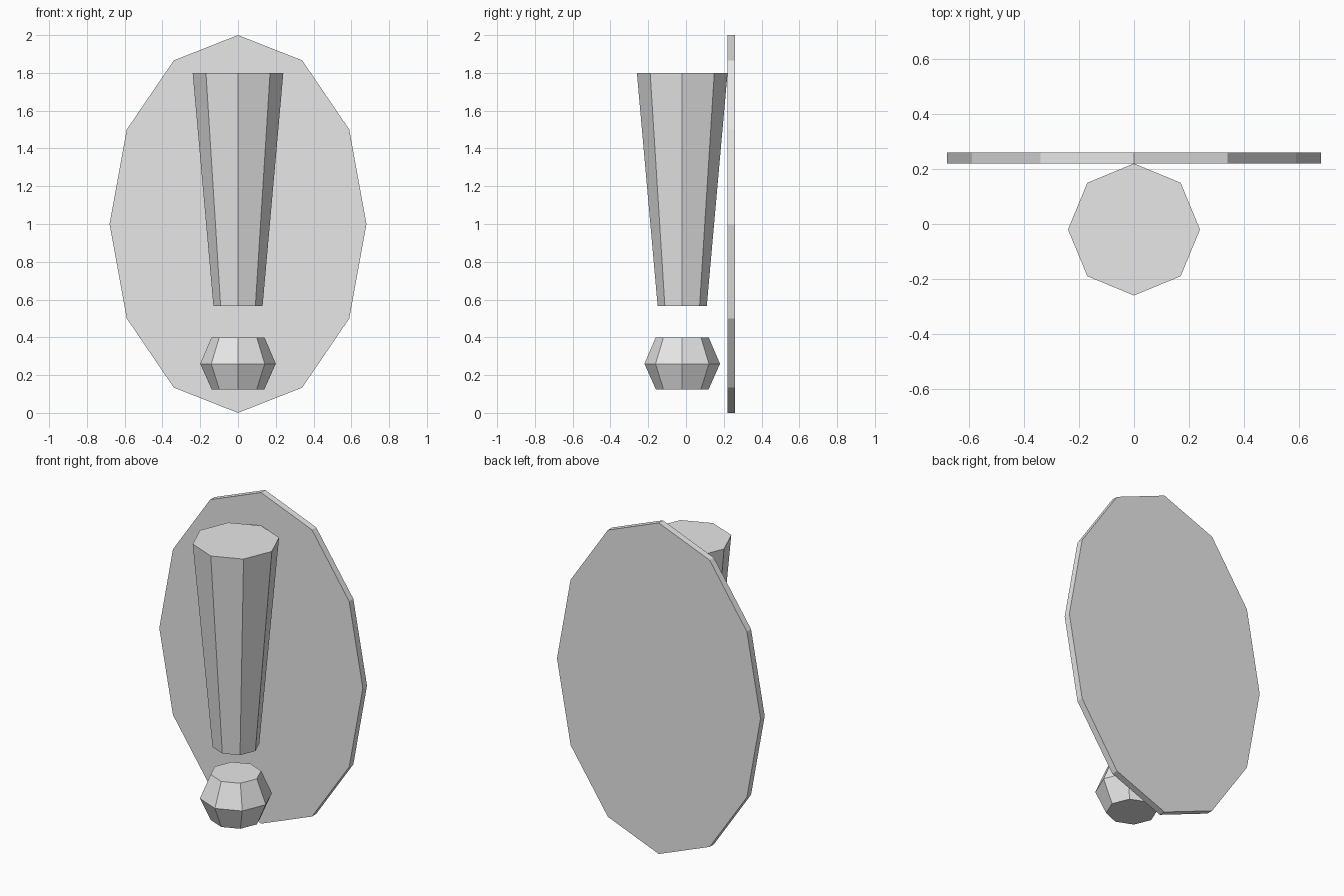
import bpy, bmesh
from math import sin, cos, tau

cube = bpy.data.objects.get("Cube")
if cube:
    bpy.data.objects.remove(cube)

grey = bpy.data.materials.new("light_grey")
grey.use_nodes = True
grey.diffuse_color = (0.8, 0.8, 0.8, 1)
grey.node_tree.nodes["Principled BSDF"].inputs["Base Color"].default_value = (0.8, 0.8, 0.8, 1)


def loft(name, rings):
    """Skin a closed solid through rings of points, with flat end caps."""
    bm = bmesh.new()
    loops = [[bm.verts.new(p) for p in ring] for ring in rings]
    n = len(loops[0])
    for a, b in zip(loops, loops[1:]):
        for i in range(n):
            j = (i + 1) % n
            bm.faces.new((a[i], a[j], b[j], b[i]))
    bm.faces.new(loops[0][::-1])
    bm.faces.new(loops[-1])
    bmesh.ops.recalc_face_normals(bm, faces=bm.faces)
    mesh = bpy.data.meshes.new(name)
    bm.to_mesh(mesh)
    bm.free()
    mesh.materials.append(grey)
    obj = bpy.data.objects.new(name, mesh)
    bpy.context.collection.objects.link(obj)
    return obj


def turned(name, profile, sides=8, y=-0.02):
    """Low-poly solid of revolution from (radius, height) pairs."""
    angles = [tau * i / sides for i in range(sides)]
    return loft(name, [[(r * cos(a), y + r * sin(a), z) for a in angles]
                       for r, z in profile])


# Oval twelve-sided backing plate
plate_angles = [tau * i / 12 for i in range(12)]
loft("back_plate", [[(0.68 * cos(a), y, 1 + sin(a)) for a in plate_angles]
                    for y in (0.22, 0.26)])

# Exclamation mark: tapered bar above a faceted dot
turned("mark_bar", [(0.13, 0.565), (0.24, 1.80)])
turned("mark_dot", [(0.14, 0.125), (0.20, 0.26), (0.14, 0.40)])
